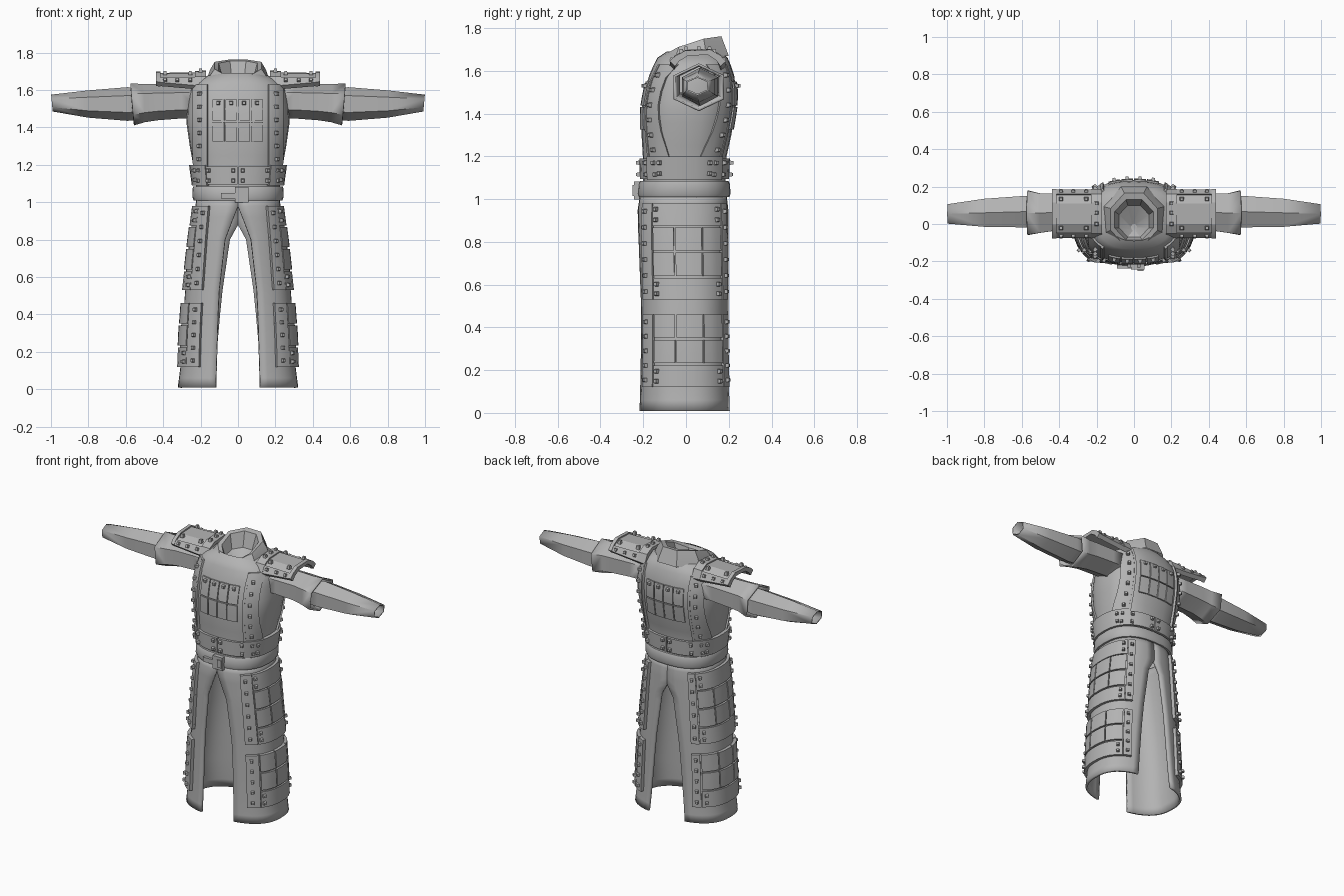
import bpy, bmesh, math
from mathutils import Vector, Matrix

if "Cube" in bpy.data.objects:
    bpy.data.objects.remove(bpy.data.objects["Cube"])

GREY = bpy.data.materials.new("armour grey")
GREY.diffuse_color = (0.45, 0.45, 0.45, 1)
GREY.use_nodes = True
GREY.node_tree.nodes["Principled BSDF"].inputs["Base Color"].default_value = GREY.diffuse_color
N = 2.5  # roundness of the body cross-section

# body sections: z, half width, front y, back y
TORSO = [(0.98, .222, -.212, .19), (1.09, .225, -.2, .185), (1.2, .24, -.202, .19),
         (1.3, .258, -.208, .212), (1.42, .275, -.208, .232), (1.5, .272, -.195, .236),
         (1.58, .262, -.172, .225), (1.63, .24, -.15, .208), (1.66, .2, -.135, .195),
         (1.69, .13, -.09, .17)]
SKIRT = [(0.01, .322, -.225, .215), (.12, .308, -.222, .21), (.3, .3, -.218, .205),
         (.53, .282, -.218, .203), (.8, .252, -.225, .2), (.95, .232, -.226, .198),
         (1.02, .222, -.215, .19)]
FRONT_SLIT = [(0, .12), (.5, .105), (.8, .07), (.98, 0), (1.1, 0)]
BACK_SLIT = [(0, .135), (.5, .09), (.8, .045), (.88, 0), (1.1, 0)]


def lookup(rows, z):
    z = min(max(z, rows[0][0]), rows[-1][0])
    for p, q in zip(rows, rows[1:]):
        if z <= q[0]:
            f = (z - p[0]) / (q[0] - p[0])
            return [a + (b - a) * f for a, b in zip(p[1:], q[1:])]


def surface(rows, t, z, off=0.0):
    """Point and outward direction on a body section at angle t."""
    a, yf, yb = lookup(rows, z)
    b, cy, c, s = (yb - yf) / 2, (yb + yf) / 2, math.cos(t), math.sin(t)
    x = math.copysign(abs(c) ** (2 / N), c)
    y = math.copysign(abs(s) ** (2 / N), s)
    n = Vector((math.copysign(abs(x) ** (N - 1), x) / a,
                math.copysign(abs(y) ** (N - 1), y) / b, 0)).normalized()
    return Vector((a * x, cy + b * y, z)) + n * off, n


def angle(rows, z, side, u):
    """Angle of a coordinate: x on front/back, degrees on right/left."""
    if side in ("right", "left"):
        return math.radians(u if side == "right" else 180 - u)
    a = lookup(rows, z)[0]
    r = min(abs(u) / a, .97) ** (N / 2)
    t = math.acos(math.copysign(r, u))
    return -t if side == "front" else t


def finish(bm, name, sharp=30):
    bmesh.ops.recalc_face_normals(bm, faces=bm.faces)
    me = bpy.data.meshes.new(name)
    bm.to_mesh(me)
    bm.free()
    me.materials.append(GREY)
    me.shade_smooth()
    me.set_sharp_from_angle(angle=math.radians(sharp))
    ob = bpy.data.objects.new(name, me)
    bpy.context.collection.objects.link(ob)
    return ob


def loft(bm, rings, closed=True):
    vs = [[bm.verts.new(p) for p in r] for r in rings]
    n = len(vs[0])
    for r, q in zip(vs, vs[1:]):
        for i in range(n if closed else n - 1):
            j = (i + 1) % n
            bm.faces.new((r[i], r[j], q[j], q[i]))
    return vs


def thicken(ob, t):
    m = ob.modifiers.new("thickness", "SOLIDIFY")
    m.thickness, m.offset = t, -1


def patch(bm, rows, side, u0, u1, z0, z1, off=.012, nu=4, nz=3):
    """Raised plate that follows the body."""
    nz = max(nz, int((z1 - z0) / .06))
    rings = []
    for k in range(nz + 1):
        z = z0 + (z1 - z0) * k / nz
        ts = [angle(rows, z, side, u0 + (u1 - u0) * i / nu) for i in range(nu + 1)]
        rings.append([surface(rows, t, z, off)[0] for t in ts] +
                     [surface(rows, t, z, -.004)[0] for t in reversed(ts)])
    vs = loft(bm, rings)
    for r in (vs[0], vs[-1]):
        for i in range(nu):
            bm.faces.new((r[i], r[i + 1], r[-2 - i], r[-1 - i]))


def stud(bm, p, n, r=.016):
    m = Matrix.Translation(p) @ n.to_track_quat("Z", "Y").to_matrix().to_4x4() \
        @ Matrix.Rotation(math.pi / 4, 4, "Z")
    bmesh.ops.create_cone(bm, cap_ends=True, segments=4, radius1=r, radius2=r * .65,
                          depth=.022, matrix=m)


def studs(bm, rows, side, us, zs, off=.016):
    for z in zs:
        for u in us:
            stud(bm, *surface(rows, angle(rows, z, side, u), z, off))


# torso shell
bm = bmesh.new()
zs = [1.0, 1.09, 1.15, 1.2, 1.25, 1.3, 1.36, 1.42, 1.46, 1.5, 1.54, 1.58, 1.63, 1.66, 1.69]
loft(bm, [[surface(TORSO, math.tau * i / 28, z)[0] for i in range(28)] for z in zs])
finish(bm, "torso", 40)

# collar with a lowered front
bm = bmesh.new()
rings = []
for a, yf, yb, zf, zm, zb in [(.165, -.158, .2, 1.6, 1.66, 1.67), (.15, -.14, .185, 1.635, 1.705, 1.71),
                              (.125, -.115, .165, 1.67, 1.742, 1.762), (.103, -.085, .13, 1.662, 1.735, 1.755),
                              (.08, -.07, .1, 1.62, 1.65, 1.66), (.015, -.035, .0, 1.6, 1.6, 1.6)]:
    ring = []
    for i in range(8):
        t = math.tau * (i + .5) / 8
        c, s = math.cos(t) / .924, math.sin(t) / .924
        ring.append((a * c, (yf + yb) / 2 + (yb - yf) / 2 * s,
                     zm + (zm - zf) * s if s < 0 else zm + (zb - zm) * s))
    rings.append(ring)
bm.faces.new(loft(bm, rings)[-1])
finish(bm, "collar")

# chest and back: edge straps, centre tiles, seams
plates, rivets = bmesh.new(), bmesh.new()
for side in ("front", "back"):
    for s in (-1, 1):
        patch(plates, TORSO, side, s * .165, s * .235, 1.19, 1.63, .01)
        studs(rivets, TORSO, side, [s * .198], [1.23 + .07 * i for i in range(6)])
        patch(plates, TORSO, side, s * .16, s * .172, 1.19, 1.63, .014, 1)
    for u in (-.135, -.067, .001, .069):
        for z0, z1 in ((1.325, 1.43), (1.437, 1.55)):
            patch(plates, TORSO, side, u, u + .062, z0, z1, .008, 2)
        studs(rivets, TORSO, side, [u + .031], [1.53], .012)
finish(plates, "chest_plates")
finish(rivets, "chest_rivets")

# waist band above the belt
plates, rivets = bmesh.new(), bmesh.new()
for side in ("front", "back"):
    for s in (-1, 1):
        patch(plates, TORSO, side, s * .003, s * .172, 1.095, 1.19, .016)
        studs(rivets, TORSO, side, [s * .025, s * .15, s * .195], [1.115, 1.17], .022)
for side in ("right", "left"):
    patch(plates, TORSO, side, -51, 51, 1.09, 1.2, .022, 10)
    studs(rivets, TORSO, side, [-28, 28], [1.12, 1.17], .025)
finish(plates, "waist_band")
finish(rivets, "waist_rivets")

# belt and buckle
bm = bmesh.new()
rings = [[surface(TORSO, math.tau * i / 28, z, o)[0] for i in range(28)]
         for z, o in ((1.01, -.004), (1.01, .014), (1.025, .02), (1.07, .02), (1.085, .014), (1.085, -.004))]
loft(bm, rings)
finish(bm, "belt")
bm = bmesh.new()
for x, y, z, w, d, h in [(.02, -.23, 1.04, .07, .026, .085), (.035, -.24, 1.04, .03, .02, .05),
                         (-.05, -.228, 1.035, .08, .02, .03)]:
    bmesh.ops.create_cube(bm, size=1, matrix=Matrix.Translation((x, y, z)) @ Matrix.Diagonal((w, d, h, 1)))
finish(bm, "buckle")

# skirt halves, split at the front and back, with riveted side panels
COLS = [-34, -7, 18, 46]
for side, s in (("right", 1), ("left", -1)):
    bm = bmesh.new()
    rings = []
    for z in [.01, .06, .12, .2, .3, .4, .53, .6, .7, .76, .8, .84, .88, .92, .95, .98, 1.02]:
        a = lookup(SKIRT, z)[0]
        t0 = -math.acos((lookup(FRONT_SLIT, z)[0] / a) ** (N / 2))
        t1 = math.acos((lookup(BACK_SLIT, z)[0] / a) ** (N / 2))
        ring = [surface(SKIRT, t0 + (t1 - t0) * i / 18, z)[0] for i in range(19)]
        rings.append([(s * p.x, p.y, p.z) for p in ring])
    loft(bm, rings, False)
    thicken(finish(bm, side + "_skirt", 40), .016)

    plates, rivets = bmesh.new(), bmesh.new()
    for z0, z1, bands, tiles in [(.53, .98, ((.53, .63), (.875, .98)), ((.64, .75), (.76, .868))),
                                 (.12, .46, ((.12, .222),), ((.233, .342), (.352, .46)))]:
        patch(plates, SKIRT, side, -54, 58, z0, z1, .007, 14)
        patch(plates, SKIRT, side, -54, -35, z0, z1, .02)
        patch(plates, SKIRT, side, 47, 59, z0, z1, .02)
        k = round((z1 - z0) / .075)
        rz = [z0 + (z1 - z0) * (i + .5) / k for i in range(k)]
        studs(rivets, SKIRT, side, [-46, 53], rz, .024)
        for b0, b1 in bands:
            patch(plates, SKIRT, side, -34, 46, b0, b1, .018, 8)
            studs(rivets, SKIRT, side, [-29, 39], [b0 + .028, b1 - .028], .022)
        for b0, b1 in tiles:
            for u0, u1 in zip(COLS, COLS[1:]):
                patch(plates, SKIRT, side, u0 + .8, u1 - .8, b0, b1, .02, 3)
    finish(plates, side + "_skirt_plates")
    finish(rivets, side + "_skirt_rivets")


# sleeves, forearms and shoulder plates
def tube(name, s, rows, wall):
    bm = bmesh.new()
    loft(bm, [[(s * (x + tilt * math.cos(math.tau * i / 6)), cy + ry * math.sin(math.tau * i / 6) / .866,
                cz + rz * math.cos(math.tau * i / 6)) for i in range(6)]
              for x, cy, cz, ry, rz, tilt in rows])
    thicken(finish(bm, name, 20), wall)


ARCH = [(-.068, 1.615), (-.045, 1.665), (0, 1.69), (.11, 1.695), (.155, 1.668), (.178, 1.615)]


def arch(bm, s, x0, x1, i0, i1, lift, base):
    """Slab of the shoulder arch between two x positions."""
    rings = []
    for x in (x0, x1):
        f = (x - .19) / .25
        def pts(o):
            return [Vector((s * x, .055 + (y - .055) * (1 + o / .12),
                            z + o + f * (.022 if i in (0, 5) else -.004))) for i, (y, z) in enumerate(ARCH)][i0:i1 + 1]
        rings.append(pts(lift) + pts(base)[::-1])
    vs = loft(bm, rings)
    n = i1 - i0
    for r in vs:
        for i in range(n):
            bm.faces.new((r[i], r[i + 1], r[-2 - i], r[-1 - i]))


for side, s in (("right", 1), ("left", -1)):
    tube(side + "_sleeve", s, [(.22, .06, 1.54, .1, .09, 0), (.3, .06, 1.54, .1, .092, 0),
                               (.43, .063, 1.535, .1, .097, 0), (.5, .058, 1.53, .105, .102, .003),
                               (.565, .06, 1.523, .118, .112, .01)], .012)
    tube(side + "_forearm", s, [(.46, .062, 1.527, .08, .08, 0), (.59, .066, 1.525, .084, .09, 0),
                                (.8, .06, 1.525, .075, .073, 0), (.995, .054, 1.53, .052, .045, .004)], .008)
    plate, rivets = bmesh.new(), bmesh.new()
    arch(plate, s, .17, .43, 0, 5, 0, -.014)
    arch(plate, s, .17, .23, 0, 5, .008, -.004)
    arch(plate, s, .415, .438, 0, 5, .008, -.016)
    for i in (0, 4):
        arch(plate, s, .23, .415, i, i + 1, .006, -.004)
    for x in (.255, .325, .39):
        stud(rivets, Vector((s * x, -.064, 1.652)), Vector((0, -.9, .43)))
        stud(rivets, Vector((s * x, .174, 1.652)), Vector((0, .9, .43)))
    for x, y in ((.2, 0), (.2, .06), (.2, .11), (.255, .132), (.39, .132), (.255, -.022), (.39, -.022)):
        stud(rivets, Vector((s * x, y, 1.703 if 0 <= y < .12 else 1.69)), Vector((0, 0, 1)))
    finish(plate, side + "_shoulder_plate", 20)
    finish(rivets, side + "_shoulder_rivets")
